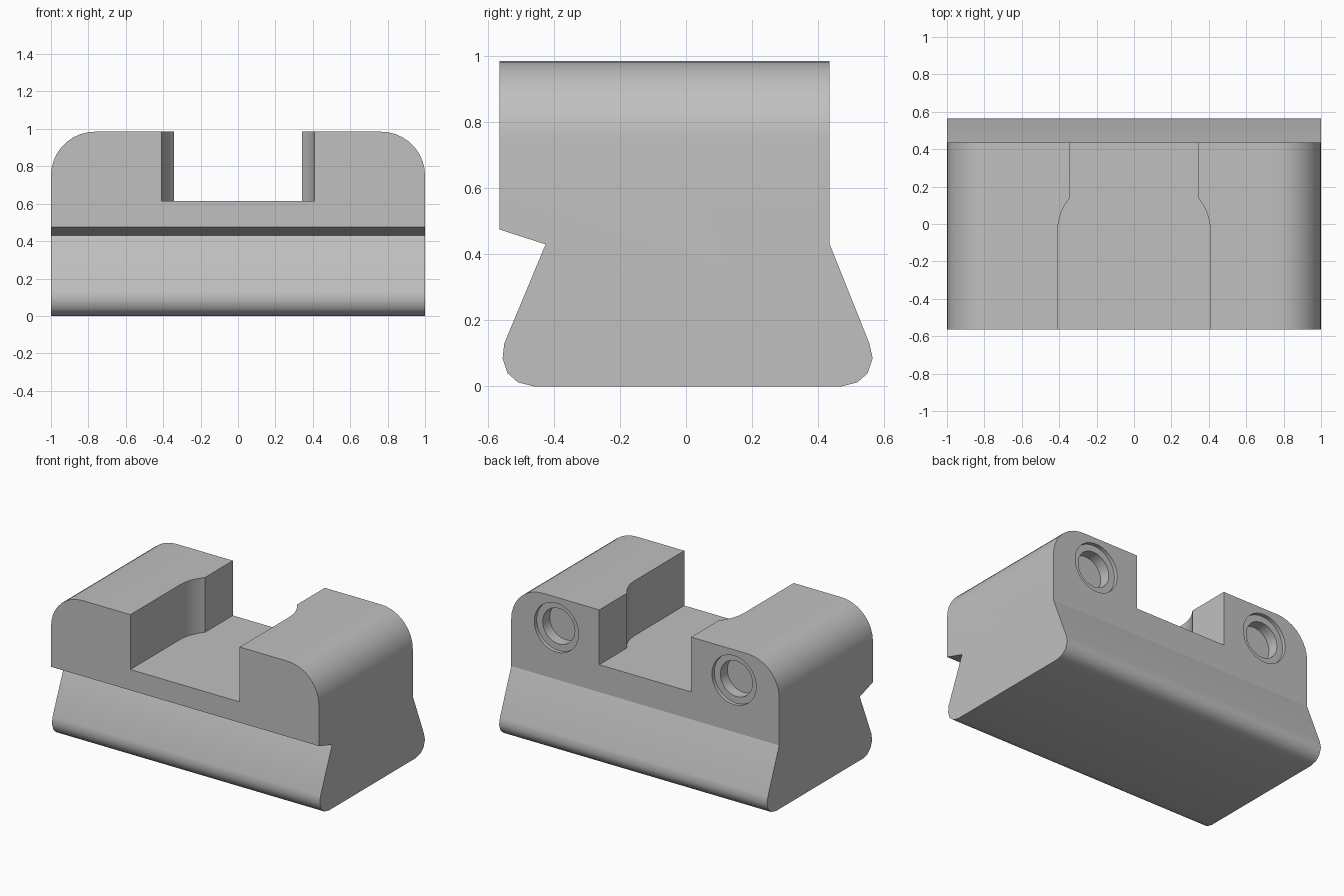
import bpy, bmesh
from math import sin, cos, pi, radians
from mathutils import Vector

cube = bpy.data.objects.get("Cube")
if cube:
    bpy.data.objects.remove(cube, do_unlink=True)

grey = bpy.data.materials.new("Plain grey")
grey.use_nodes = True
colour = (0.53, 0.53, 0.53, 1)
grey.diffuse_color = colour
grey.node_tree.nodes["Principled BSDF"].inputs["Base Color"].default_value = colour

HEIGHT, BACK, FLOOR = 0.985, 0.435, 0.615


def prism(name, points, axis, start, end):
    """Extrude a 2D outline along one axis; the other two keep x, y, z order."""
    bm = bmesh.new()

    def place(p, d):
        co = list(p)
        co.insert(axis, d)
        return bm.verts.new(co)

    face = bm.faces.new([place(p, start) for p in points])
    move = Vector((0, 0, 0))
    move[axis] = end - start
    ext = bmesh.ops.extrude_face_region(bm, geom=[face], use_keep_orig=True)
    verts = [g for g in ext["geom"] if isinstance(g, bmesh.types.BMVert)]
    bmesh.ops.translate(bm, vec=move, verts=verts)
    bmesh.ops.recalc_face_normals(bm, faces=bm.faces)
    mesh = bpy.data.meshes.new(name)
    bm.to_mesh(mesh)
    bm.free()
    mesh.materials.append(grey)
    obj = bpy.data.objects.new(name, mesh)
    bpy.context.collection.objects.link(obj)
    return obj


def arc(cx, cy, r, a0, a1, n):
    return [(cx + r * cos(radians(a0 + (a1 - a0) * i / n)),
             cy + r * sin(radians(a0 + (a1 - a0) * i / n))) for i in range(n + 1)]


def mirrored(points):
    return points + [(-x, y) for x, y in reversed(points)]


def cut(obj, cutter, operation="DIFFERENCE"):
    cutter.hide_render = True
    mod = obj.modifiers.new("cut", "BOOLEAN")
    mod.operation, mod.object, mod.solver = operation, cutter, "EXACT"
    bpy.context.view_layer.objects.active = obj
    bpy.ops.object.modifier_apply(modifier=mod.name)
    bpy.data.objects.remove(cutter, do_unlink=True)


# Dovetail side profile with an overhanging front lip
profile = [(-0.46, 0), (0.47, 0), (0.518, 0.012), (0.55, 0.04), (0.565, 0.085), (0.555, 0.13),
           (BACK, 0.43), (BACK, 1.1), (-0.565, 1.1), (-0.565, 0.475), (-0.425, 0.43),
           (-0.55, 0.13), (-0.555, 0.085), (-0.54, 0.04), (-0.508, 0.012)]
body = prism("sight_block", profile, 0, -1.1, 1.1)

# Rounded upper shoulders
shoulder = [(1, -0.2)] + arc(0.765, HEIGHT - 0.235, 0.235, 0, 90, 9)
cut(body, prism("shoulder_outline", mirrored(shoulder), 1, -1, 1), "INTERSECT")

# Central slot, narrowing through a curve towards the back
slot = [(0.408, -0.8)] + arc(0.128, -0.04, 0.28, 0, 39.8, 8) + [(0.343, 0.8)]
cut(body, prism("slot_cutter", mirrored(slot), 2, FLOOR, 1.3))

# Stepped round sockets in the back face
for side in (-1, 1):
    for radius, depth in ((0.165, 0.025), (0.12, 0.1)):
        ring = arc(side * 0.663, 0.78, radius, 0, 360, 40)[:-1]
        cut(body, prism("socket_cutter", ring, 1, BACK - depth, 0.7))

# Smooth the rounded areas, keeping the crease above the dovetail crisp
bpy.ops.object.select_all(action="DESELECT")
body.select_set(True)
bpy.context.view_layer.objects.active = body
bpy.ops.object.shade_smooth_by_angle(angle=radians(35))
verts = body.data.vertices
for edge in body.data.edges:
    if all(abs(verts[i].co.z - 0.43) < 0.01 for i in edge.vertices):
        edge.use_edge_sharp = True
